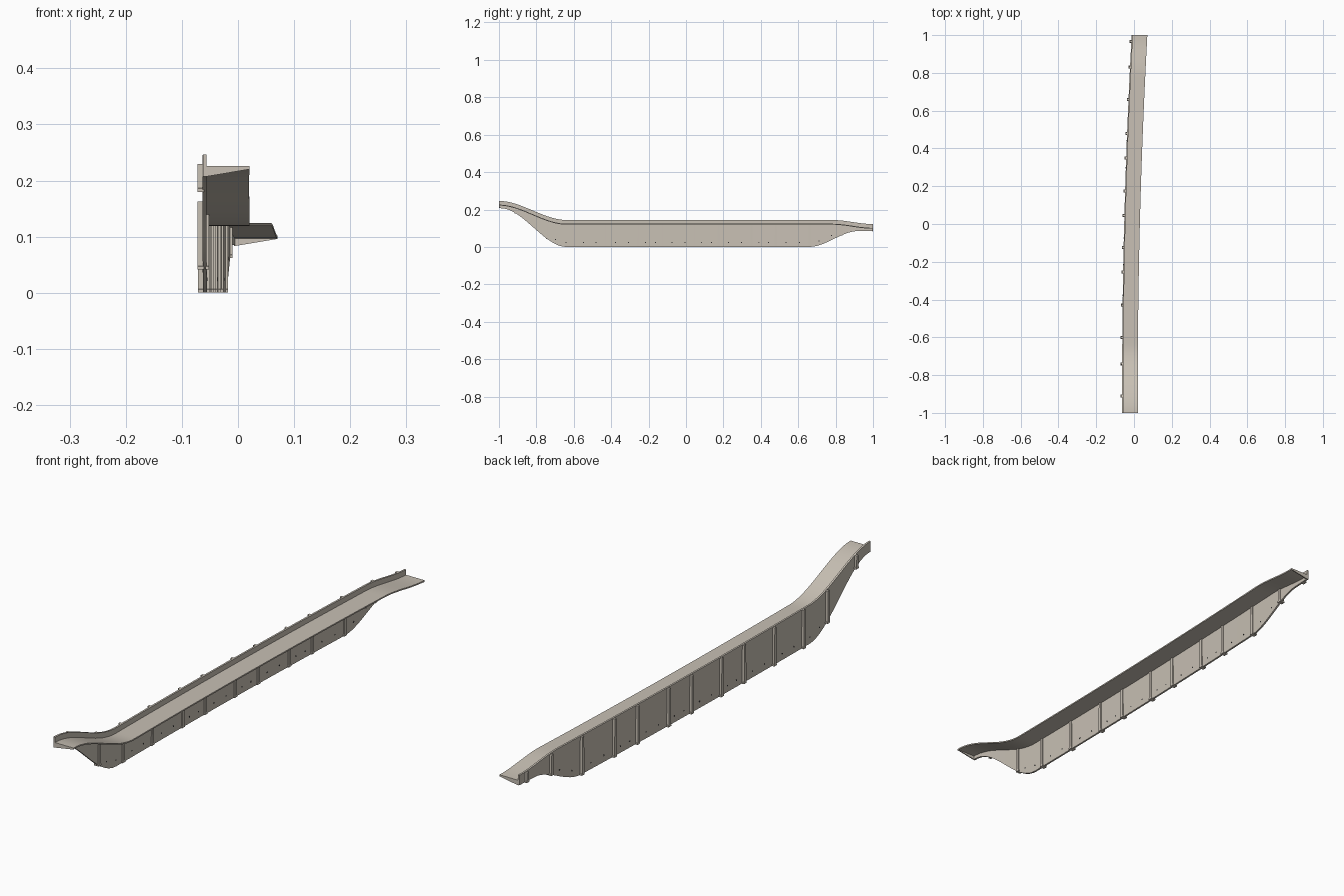
import bpy, bmesh, math
from mathutils import Matrix

cube = bpy.data.objects.get("Cube")
if cube:
    bpy.data.objects.remove(cube, do_unlink=True)


def material(name, colour):
    m = bpy.data.materials.new(name)
    m.diffuse_color = colour
    m.use_nodes = True
    m.node_tree.nodes["Principled BSDF"].inputs["Base Color"].default_value = colour
    return m


concrete = material("pale concrete", (0.58, 0.53, 0.46, 1))
dark = material("dark hole", (0.03, 0.03, 0.03, 1))


def smooth(y, a, b):
    t = min(max((y - a) / (b - a), 0), 1)
    return t * t * (3 - 2 * t)


# Guiding lines along the length
WALL, DECK = 0.007, 0.083


def face_x(y):
    return -0.063 + 0.0145 * (y + 0.87) ** 2


def deck_z(y):
    return 0.226 - 0.102 * smooth(y, -1, -0.64) - 0.022 * smooth(y, 0.78, 1)


def wall_top(y):
    return deck_z(y) + 0.02


def wall_bottom(y):
    return 0.207 * (1 - smooth(y, -0.99, -0.64)) + 0.085 * smooth(y, 0.66, 0.92)


def finish(name, bm, mat):
    bmesh.ops.recalc_face_normals(bm, faces=bm.faces)
    mesh = bpy.data.meshes.new(name)
    bm.to_mesh(mesh)
    bm.free()
    mesh.materials.append(mat)
    ob = bpy.data.objects.new(name, mesh)
    bpy.context.collection.objects.link(ob)
    return ob


def loft(bm, rings):
    """Skin closed rings of points into a capped solid."""
    rows = [[bm.verts.new(p) for p in ring] for ring in rings]
    n = len(rows[0])
    for a, b in zip(rows, rows[1:]):
        for i in range(n):
            j = (i + 1) % n
            bm.faces.new((a[i], a[j], b[j], b[i]))
    bm.faces.new(rows[0])
    bm.faces.new(rows[-1])


def sweep(name, section, steps=100):
    bm = bmesh.new()
    ys = [-1 + 2 * i / steps for i in range(steps + 1)]
    loft(bm, [[(x, y, z) for x, z in section(y)] for y in ys])
    ob = finish(name, bm, concrete)
    bpy.context.view_layer.objects.active = ob
    ob.select_set(True)
    bpy.ops.object.shade_smooth_by_angle(angle=math.radians(30))
    ob.select_set(False)


def rectangle(x0, x1, z0, z1):
    return [(x0, z0), (x1, z0), (x1, z1), (x0, z1)]


# Long side wall and the thin deck it carries
sweep("side_wall", lambda y: rectangle(face_x(y), face_x(y) + WALL, wall_bottom(y), wall_top(y)))
sweep("deck", lambda y: rectangle(face_x(y) + WALL * 0.8, face_x(y) + DECK, deck_z(y) - 0.005, deck_z(y)))

# Tapered brackets closing the deck at both ends
for name, y, inward in (("front_bracket", -1, 0.004), ("back_bracket", 1, -0.004)):
    x0, x1, z = face_x(y) + WALL * 0.8, face_x(y) + DECK, deck_z(y)
    shape = [(x0, z - 0.019), (x1, z - 0.006), (x1, z - 0.001), (x0, z - 0.001)]
    bm = bmesh.new()
    loft(bm, [[(px, py, pz) for px, pz in shape] for py in (y, y + inward)])
    finish(name, bm, concrete)


# Ribs on both faces of the wall, a little wider at the foot
def rib(bm, y, x0, x1, z0, z1):
    rings = []
    for z, half in ((z0, 0.008), (z0 + 0.006, 0.008), (z0 + 0.007, 0.006), (z1, 0.005)):
        rings.append([(x0, y - half, z), (x1, y - half, z), (x1, y + half, z), (x0, y + half, z)])
    loft(bm, rings)


rib_ys = [-0.91, -0.74, -0.6, -0.43, -0.255, -0.125, 0.045, 0.175, 0.35, 0.48, 0.66, 0.83, 0.965]
outer, inner = bmesh.new(), bmesh.new()
for y in rib_ys:
    x, low = face_x(y), wall_bottom(y)
    rib(outer, y, x - 0.009, x + 0.002, low, wall_top(y) - 0.001)
    if abs(y) < 0.9:
        rib(inner, y, x + WALL - 0.002, x + WALL + 0.004, low, deck_z(y) - 0.004)
finish("outer_ribs", outer, concrete)
finish("inner_ribs", inner, concrete)

# Small drain holes low in each bay
bm = bmesh.new()
for a, b in zip(rib_ys[1:], rib_ys[2:-1]):
    for f in (0.3, 0.7):
        y = a + (b - a) * f
        place = Matrix.Translation((face_x(y) + WALL / 2, y, wall_bottom(y) + 0.024))
        bmesh.ops.create_cone(bm, cap_ends=True, segments=10, radius1=0.003, radius2=0.003,
                              depth=WALL + 0.001, matrix=place @ Matrix.Rotation(math.pi / 2, 4, "Y"))
finish("drain_holes", bm, dark)
